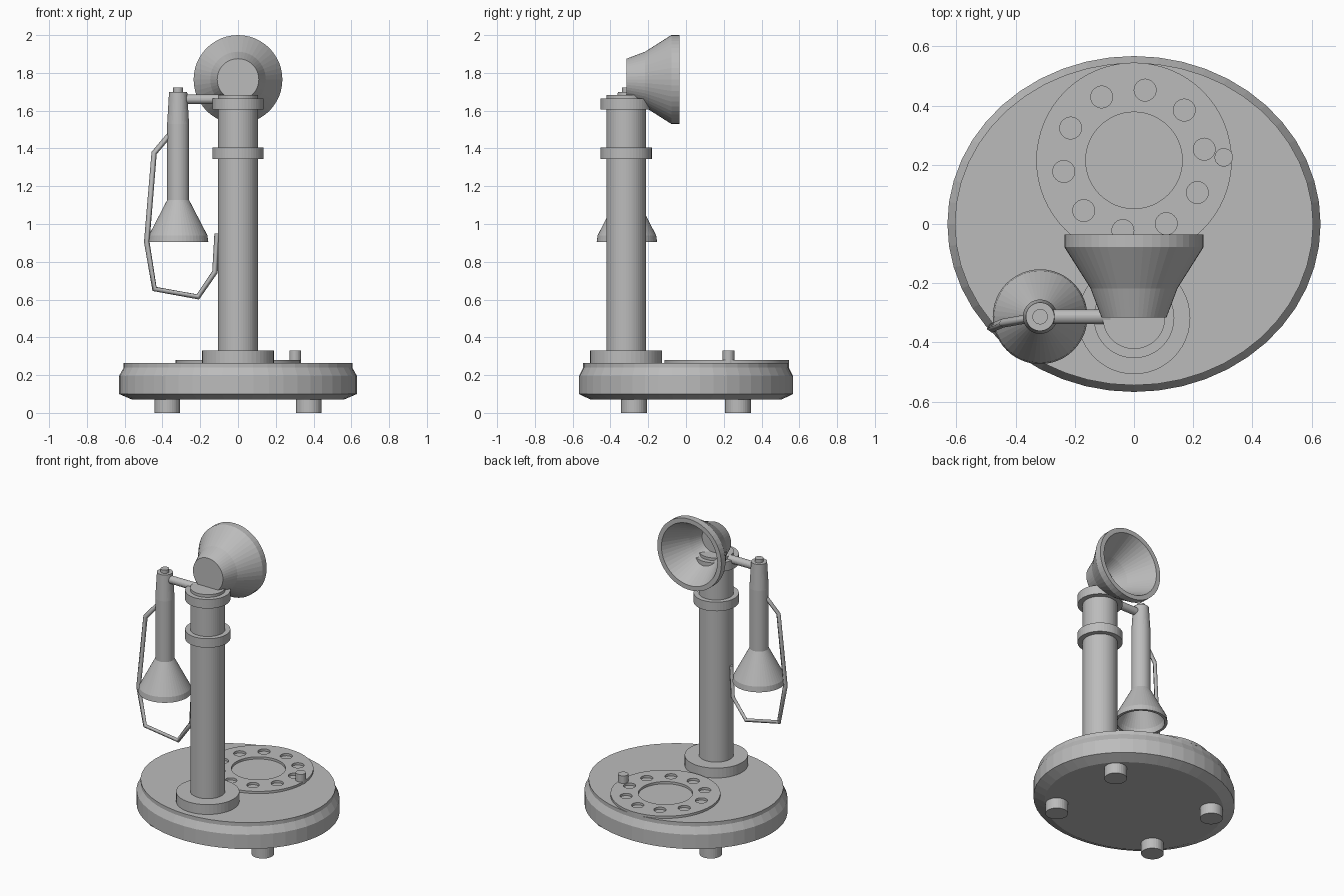
import bpy, bmesh, math
from mathutils import Matrix, Vector

if "Cube" in bpy.data.objects:
    bpy.data.objects.remove(bpy.data.objects["Cube"])

grey = bpy.data.materials.new("plain grey")
grey.diffuse_color = (0.5, 0.5, 0.5, 1)
grey.use_nodes = True
grey.node_tree.nodes["Principled BSDF"].inputs["Base Color"].default_value = grey.diffuse_color


def lathe(name, profile, loc, sides=48, axis="z", scale_y=1.0):
    """Spin (radius, height) pairs round an axis and cap both ends."""
    bm = bmesh.new()
    rings = []
    for r, h in profile:
        rings.append([bm.verts.new((r * math.cos(2 * math.pi * i / sides),
                                    r * math.sin(2 * math.pi * i / sides) * scale_y, h))
                      for i in range(sides)])
    for a, b in zip(rings, rings[1:]):
        for i in range(sides):
            j = (i + 1) % sides
            bm.faces.new((a[i], a[j], b[j], b[i]))
    bm.faces.new(rings[0][::-1])
    bm.faces.new(rings[-1])
    turn = {"z": Matrix(), "y": Matrix.Rotation(-math.pi / 2, 4, "X"),
            "x": Matrix.Rotation(math.pi / 2, 4, "Y")}[axis]
    bm.transform(Matrix.Translation(Vector(loc)) @ turn)
    bmesh.ops.recalc_face_normals(bm, faces=bm.faces)
    me = bpy.data.meshes.new(name)
    bm.to_mesh(me)
    bm.free()
    me.materials.append(grey)
    ob = bpy.data.objects.new(name, me)
    bpy.context.collection.objects.link(ob)
    return ob


def curve_to_mesh(name, curve):
    ob = bpy.data.objects.new(name, curve)
    bpy.context.collection.objects.link(ob)
    curve.materials.append(grey)
    bpy.ops.object.select_all(action="DESELECT")
    ob.select_set(True)
    bpy.context.view_layer.objects.active = ob
    bpy.ops.object.convert(target="MESH")


def add_spline(curve, points, closed):
    s = curve.splines.new("POLY")
    s.points.add(len(points) - 1)
    for p, co in zip(s.points, points):
        p.co = (*co, 1)
    s.use_cyclic_u = closed


# Oval base and four feet
lathe("base", [(0.56, 0.07), (0.63, 0.10), (0.63, 0.195), (0.605, 0.24), (0.605, 0.265)],
      (0, 0, 0), scale_y=0.9)
for x in (-0.375, 0.375):
    for y in (-0.275, 0.275):
        lathe("foot", [(0.068, 0), (0.068, 0.075)], (x, y, 0), 32)

# Dial plate: a ring pierced by ten finger holes
DIAL_Y = 0.215
dial = bpy.data.curves.new("dial", "CURVE")
dial.dimensions = "2D"
dial.fill_mode = "BOTH"
dial.extrude = 0.009


def dial_circle(cx, cy, r, n):
    add_spline(dial, [(cx + r * math.cos(2 * math.pi * i / n),
                       cy + r * math.sin(2 * math.pi * i / n), 0) for i in range(n)], True)


dial_circle(0, DIAL_Y, 0.33, 64)
dial_circle(0, DIAL_Y, 0.163, 48)
for k in range(10):
    a = math.radians(9 + 36 * k)
    dial_circle(0.24 * math.cos(a), DIAL_Y + 0.24 * math.sin(a), 0.037, 24)
curve_to_mesh("dial", dial)
bpy.context.object.location.z = 0.271
lathe("dial_stop", [(0.031, 0.26), (0.031, 0.33)], (0.303, 0.225, 0), 24)

# Column with foot plate and collars
COL_Y = -0.317
column_parts = (("column", 0.105, 0.26, 1.683), ("column_plate", 0.19, 0.26, 0.33),
                ("lower_collar", 0.136, 1.345, 1.405), ("upper_collar", 0.136, 1.605, 1.665))
for name, r, z0, z1 in column_parts:
    lathe(name, [(r, z0), (r, z1)], (0, COL_Y, 0))

# Hollow horn at the top, opening to the back
lathe("horn", [(0.11, -0.315), (0.147, -0.217), (0.235, -0.078), (0.235, -0.035),
               (0.205, -0.035), (0.118, -0.205), (0.085, -0.29)], (0, 0, 1.765), axis="y")

# Side arm holding the receiver
REC_X, REC_Y = -0.317, -0.313
lathe("arm", [(0.025, REC_X), (0.025, -0.08)], (0, REC_Y, 1.66), 24, "x")

# Receiver with hollow bell and small top knob
lathe("receiver", [(0.048, 1.70), (0.058, 1.53), (0.058, 1.127), (0.155, 0.94), (0.16, 0.905),
                   (0.143, 0.905), (0.138, 0.94), (0.05, 1.11)], (REC_X, REC_Y, 0))
lathe("receiver_knob", [(0.026, 1.69), (0.026, 1.722)], (REC_X, REC_Y, 0), 24)

# Angular cord hanging from receiver to column
cord = bpy.data.curves.new("cord", "CURVE")
cord.dimensions = "3D"
cord.bevel_depth = 0.015
cord.bevel_resolution = 0
cord.use_fill_caps = True
add_spline(cord, [(-0.36, -0.32, 1.475), (-0.444, -0.335, 1.376), (-0.483, -0.352, 0.905),
                  (-0.442, -0.342, 0.656), (-0.212, -0.325, 0.614), (-0.122, -0.317, 0.746),
                  (-0.11, -0.317, 0.95)], False)
curve_to_mesh("cord", cord)
